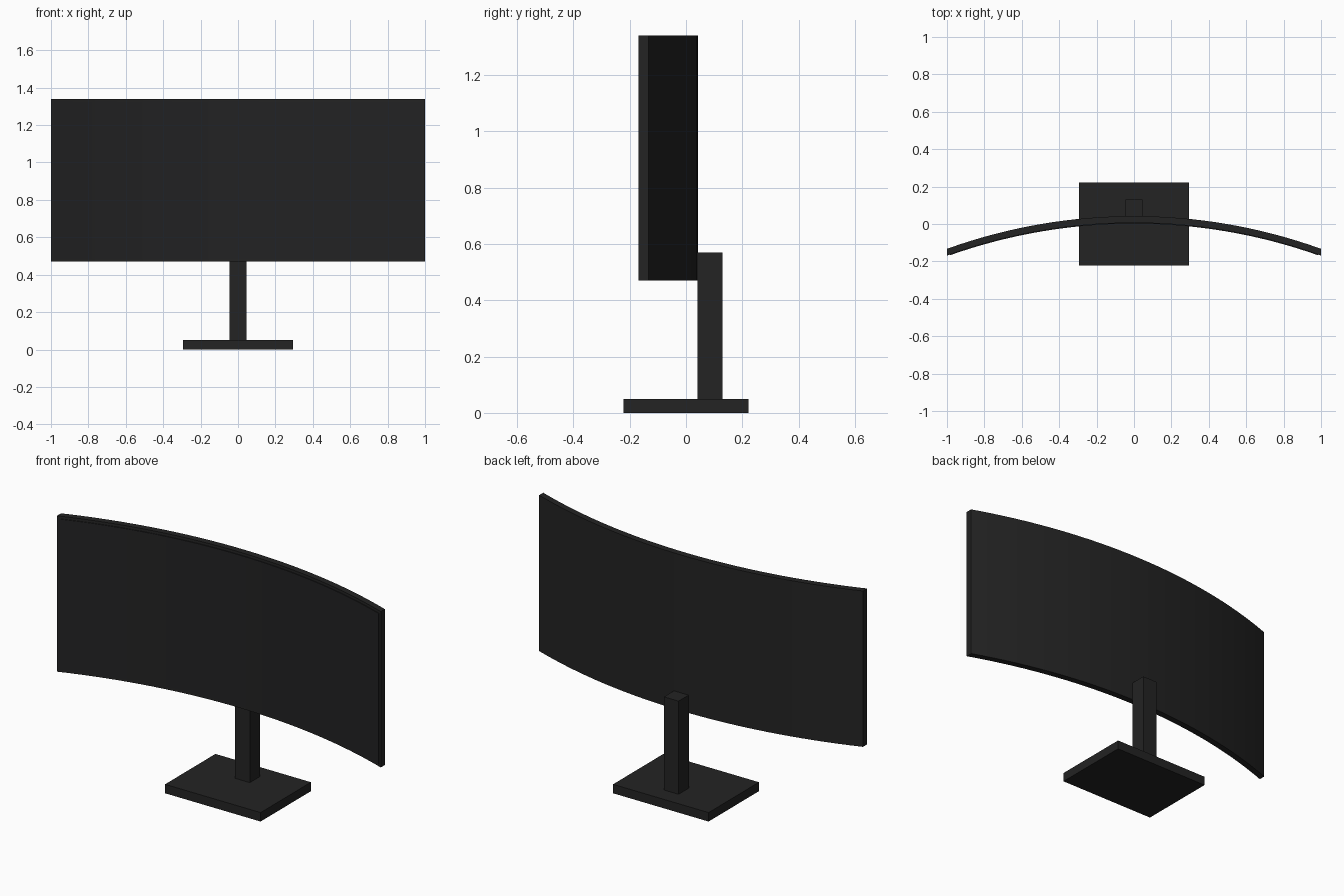
import bpy
import bmesh
from math import radians

cube = bpy.data.objects.get("Cube")
if cube:
    bpy.data.objects.remove(cube, do_unlink=True)


def material(name, color):
    mat = bpy.data.materials.new(name)
    mat.use_nodes = True
    mat.diffuse_color = color
    mat.node_tree.nodes["Principled BSDF"].inputs["Base Color"].default_value = color
    return mat


charcoal = material("charcoal plastic", (0.017, 0.017, 0.017, 1))
glass = material("dark screen", (0.016, 0.016, 0.017, 1))


def finish(name, bm, mat):
    bmesh.ops.recalc_face_normals(bm, faces=bm.faces)
    mesh = bpy.data.meshes.new(name)
    bm.to_mesh(mesh)
    bm.free()
    mesh.materials.append(mat)
    obj = bpy.data.objects.new(name, mesh)
    bpy.context.collection.objects.link(obj)
    return obj


def box(name, x, y, z, mat):
    """Box from (min, max) ranges."""
    bm = bmesh.new()
    bmesh.ops.create_cube(bm, size=1)
    for v in bm.verts:
        v.co = [(lo + hi) / 2 + c * (hi - lo) for c, (lo, hi) in zip(v.co, (x, y, z))]
    return finish(name, bm, mat)


RADIUS = 2.95
SEGMENTS = 32


def curved_panel(name, half_width, front, back, z, mat):
    """Slab bent along an arc, with its ends swept toward the viewer."""
    bm = bmesh.new()
    outline = []
    xs = [half_width * (2 * i / SEGMENTS - 1) for i in range(SEGMENTS + 1)]
    for depth, row in ((front, xs), (back, xs[::-1])):
        for x in row:
            sag = RADIUS - (RADIUS ** 2 - x * x) ** 0.5
            outline.append(bm.verts.new((x, depth - sag, z[0])))
    face = bm.faces.new(outline)
    top = bmesh.ops.extrude_face_region(bm, geom=[face])["geom"]
    for v in top:
        if isinstance(v, bmesh.types.BMVert):
            v.co.z = z[1]
    # Split both caps into clean strips
    caps = [f for f in bm.faces if len(f.verts) > 4]
    bmesh.ops.triangulate(bm, faces=caps)
    obj = finish(name, bm, mat)
    bpy.ops.object.select_all(action="DESELECT")
    obj.select_set(True)
    bpy.context.view_layer.objects.active = obj
    bpy.ops.object.shade_smooth_by_angle(angle=radians(30))
    return obj


# Curved display
curved_panel("display_housing", 1.0, 0.006, 0.042, (0.47, 1.34), charcoal)
curved_panel("screen", 0.985, 0.002, 0.008, (0.485, 1.325), glass)

# Stand
box("stand_post", (-0.045, 0.045), (0.04, 0.13), (0.05, 0.57), charcoal)
box("stand_base", (-0.295, 0.295), (-0.222, 0.222), (0, 0.05), charcoal)
